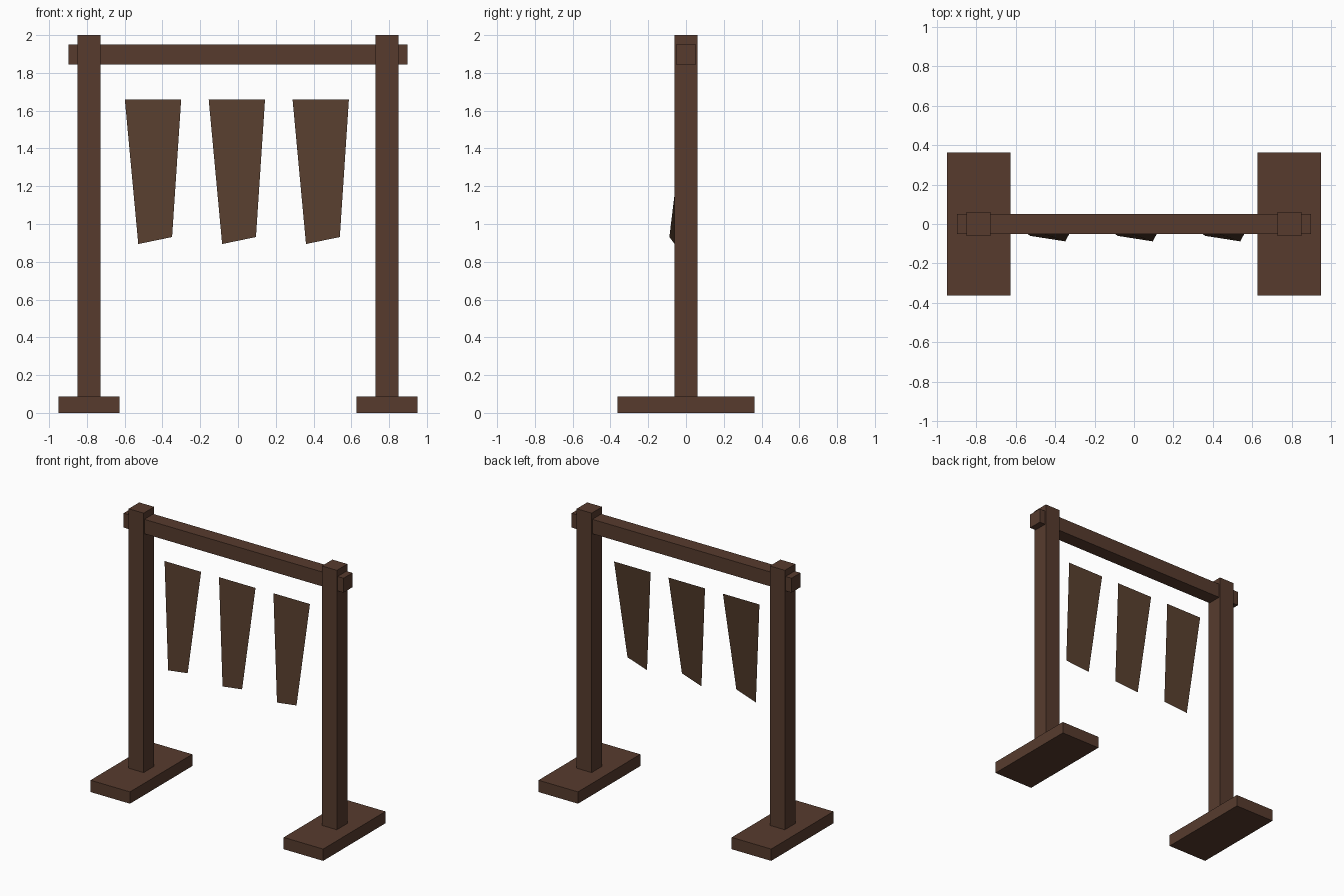
import bpy
import bmesh

cube = bpy.data.objects.get("Cube")
if cube:
    bpy.data.objects.remove(cube, do_unlink=True)


def make_material(name, rgb):
    mat = bpy.data.materials.new(name)
    mat.use_nodes = True
    color = (*rgb, 1.0)
    mat.diffuse_color = color
    bsdf = next(n for n in mat.node_tree.nodes if n.type == "BSDF_PRINCIPLED")
    bsdf.inputs["Base Color"].default_value = color
    return mat


wood = make_material("dark_brown_wood", (0.095, 0.044, 0.027))
cloth = make_material("brown_cloth", (0.093, 0.047, 0.026))


def add_object(name, bm, mat):
    mesh = bpy.data.meshes.new(name)
    bm.to_mesh(mesh)
    bm.free()
    mesh.materials.append(mat)
    obj = bpy.data.objects.new(name, mesh)
    bpy.context.collection.objects.link(obj)
    return obj


def add_box(name, center, size):
    bm = bmesh.new()
    bmesh.ops.create_cube(bm, size=1.0)
    bmesh.ops.scale(bm, vec=size, verts=bm.verts)
    bmesh.ops.translate(bm, vec=center, verts=bm.verts)
    return add_object(name, bm, wood)


def add_banner(name, x):
    # Tapered cloth sheet whose slanted hem swings forward
    corners = [(-0.149, 0.0, 1.658), (-0.078, -0.06, 0.894),
               (0.101, -0.088, 0.931), (0.149, 0.0, 1.658)]
    bm = bmesh.new()
    bm.faces.new([bm.verts.new((x + cx, cy, cz)) for cx, cy, cz in corners])
    return add_object(name, bm, cloth)


# Feet and posts
for side, sign in (("right", -1), ("left", 1)):
    x = sign * 0.788
    add_box(side + "_foot", (x, 0, 0.0435), (0.322, 0.726, 0.087))
    add_box(side + "_post", (x, 0, 1.04), (0.122, 0.122, 1.92))

# Crossbeam poking through both posts
add_box("crossbeam", (0, 0, 1.898), (1.794, 0.104, 0.106))

# Hanging banners
for side, offset in (("right", -1), ("middle", 0), ("left", 1)):
    add_banner(side + "_banner", -0.006 + offset * 0.444)
